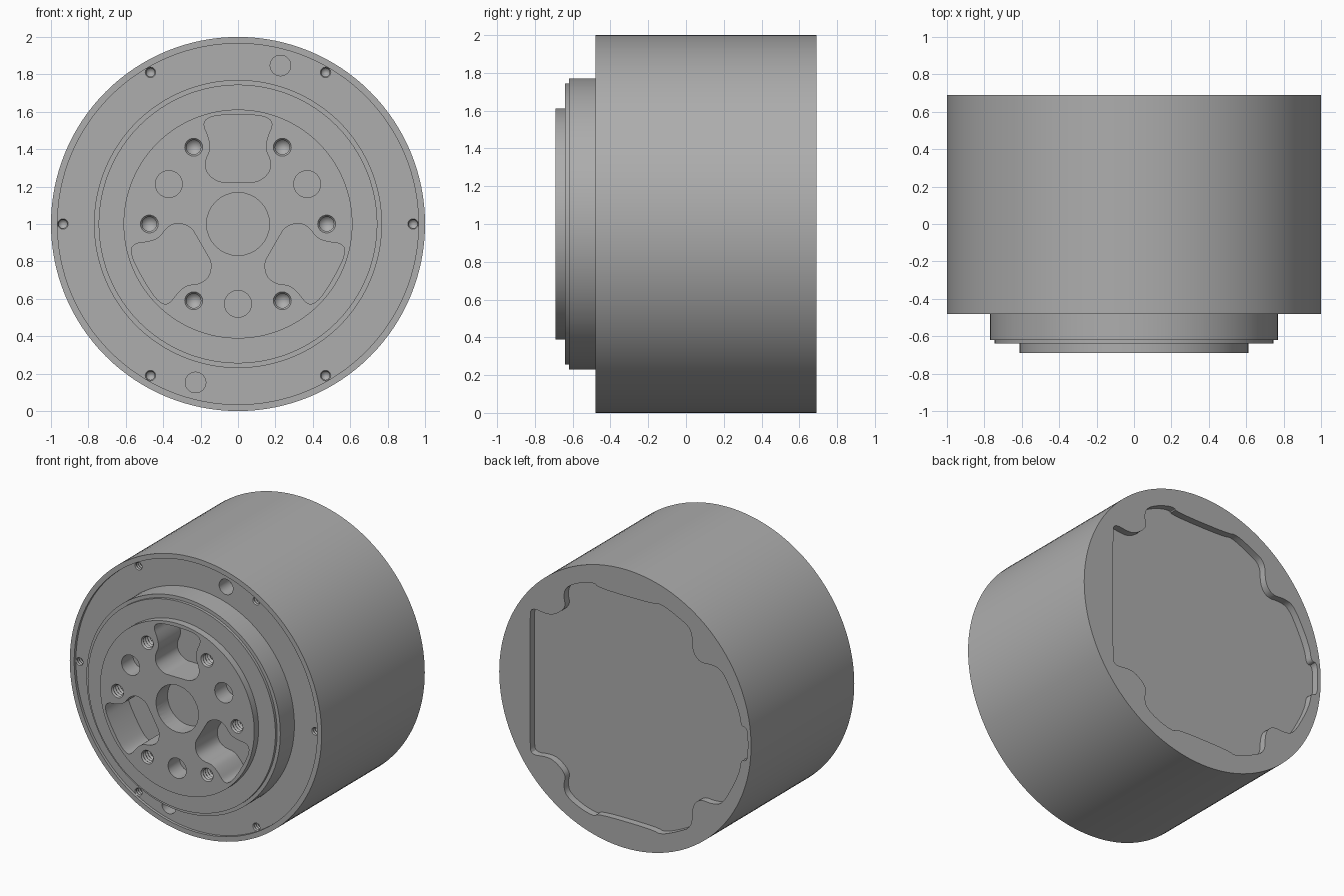
import bpy, bmesh, math
from mathutils import Vector

cube = bpy.data.objects.get("Cube")
if cube:
    bpy.data.objects.remove(cube, do_unlink=True)

metal = bpy.data.materials.new("grey_metal")
metal.use_nodes = True
GREY = (0.42, 0.42, 0.42, 1)
metal.diffuse_color = GREY
metal.node_tree.nodes["Principled BSDF"].inputs["Base Color"].default_value = GREY


def lathe(bm, profile, x=0, z=1, steps=128):
    """Revolve (radius, y) points about an axis along y; end points lie on the axis."""
    rings = []
    for r, y in profile:
        if r == 0:
            rings.append([bm.verts.new((x, y, z))] * steps)
        else:
            rings.append([bm.verts.new((x + r * math.cos(i * math.tau / steps), y,
                                        z + r * math.sin(i * math.tau / steps)))
                          for i in range(steps)])
    for a, b in zip(rings, rings[1:]):
        for i in range(steps):
            j = (i + 1) % steps
            bm.faces.new(list(dict.fromkeys((a[i], a[j], b[j], b[i]))))


def prism(bm, outline, y0, y1):
    """Extrude an (x, z) outline, measured from the axis, between two y values."""
    face = bm.faces.new([bm.verts.new((x, y0, z + 1)) for x, z in outline])
    moved = bmesh.ops.extrude_face_region(bm, geom=[face])["geom"]
    verts = [v for v in moved if isinstance(v, bmesh.types.BMVert)]
    bmesh.ops.translate(bm, verts=verts, vec=(0, y1 - y0, 0))


def rounded(points, rounds=3):
    """Round the corners of a closed outline."""
    pts = [Vector(p) for p in points]
    for _ in range(rounds):
        pts = [q for a, b in zip(pts, pts[1:] + pts[:1])
               for q in (a.lerp(b, 0.25), a.lerp(b, 0.75))]
    return pts


def polar(radius, degrees):
    a = math.radians(degrees)
    return radius * math.cos(a), radius * math.sin(a)


def plain_hole(bm, radius, place, face_y, depth):
    x, z = place
    lathe(bm, [(0, face_y - 0.03), (radius, face_y - 0.03),
               (radius, face_y + depth), (0, face_y + depth)], x, 1 + z, 32)


def threaded_hole(bm, radius, place, face_y, pitch, turns):
    x, z = place
    profile = [(0, face_y - 0.01), (radius, face_y - 0.01), (radius, face_y)]
    for i in range(turns):
        y = face_y + i * pitch
        profile += [(radius * 0.8, y + pitch / 2), (radius, y + pitch)]
    end = face_y + turns * pitch
    profile += [(radius * 0.8, end + pitch / 2), (0, end + radius)]
    lathe(bm, profile, x, 1 + z, 24)


def make_object(name, bm):
    bmesh.ops.recalc_face_normals(bm, faces=bm.faces[:])
    mesh = bpy.data.meshes.new(name)
    bm.to_mesh(mesh)
    bm.free()
    ob = bpy.data.objects.new(name, mesh)
    bpy.context.collection.objects.link(ob)
    mesh.materials.append(metal)
    return ob


def cut(ob, cutter_bm):
    cutter = make_object("cutter", cutter_bm)
    cutter.hide_render = True
    mod = ob.modifiers.new("cut", "BOOLEAN")
    mod.operation, mod.solver, mod.object = "DIFFERENCE", "EXACT", cutter
    graph = bpy.context.evaluated_depsgraph_get()
    mesh = bpy.data.meshes.new_from_object(ob.evaluated_get(graph))
    ob.modifiers.clear()
    ob.data = mesh
    bpy.data.objects.remove(cutter, do_unlink=True)
    bpy.ops.object.select_all(action="DESELECT")
    ob.select_set(True)
    bpy.context.view_layer.objects.active = ob
    bpy.ops.object.shade_smooth_by_angle(angle=math.radians(30))


# Housing: drum with a thin front lip and a bore that holds the hub
bm = bmesh.new()
lathe(bm, [(0, 0.69), (1, 0.69), (1, -0.48), (0.965, -0.48), (0.965, -0.46),
           (0.77, -0.46), (0.77, -0.2), (0, -0.2)])
housing = make_object("housing", bm)

# Housing cuts: rim screw holes, two locating holes, back cover recess
bm = bmesh.new()
for k in range(6):
    threaded_hole(bm, 0.028, polar(0.936, 60 * k), -0.46, 0.02, 4)
for angle in (75, 255):
    plain_hole(bm, 0.055, polar(0.877, angle), -0.46, 0.12)
upper = [(0.755, 0), (0.755, 0.44), (0.75, 0.53), (0.62, 0.51), (0.55, 0.53),
         (0.47, 0.6), (0.49, 0.68), (0.47, 0.75), (0.36, 0.81), (0.24, 0.84),
         (0.22, 0.81), (-0.22, 0.81), (-0.28, 0.83), (-0.42, 0.77), (-0.53, 0.71),
         (-0.53, 0.56), (-0.59, 0.49), (-0.69, 0.5), (-0.77, 0.48), (-0.86, 0.32),
         (-0.91, 0.2), (-0.92, 0.12), (-0.97, 0.12), (-0.975, 0)]
lower = [(x, -z) for x, z in reversed(upper[1:-1])]
prism(bm, rounded(upper + lower, 2), 0.64, 0.75)
cut(housing, bm)

# Output hub: stepped boss ending in the raised front disc
bm = bmesh.new()
lathe(bm, [(0, -0.2), (0.77, -0.2), (0.77, -0.62), (0.745, -0.62), (0.745, -0.64),
           (0.612, -0.64), (0.612, -0.69), (0, -0.69)])
hub = make_object("output_hub", bm)

# Hub cuts: centre bore, screw holes, dowel holes and three lobed pockets
bm = bmesh.new()
plain_hole(bm, 0.168, (0, 0), -0.69, 0.13)
for k in range(6):
    threaded_hole(bm, 0.048, polar(0.474, 60 * k), -0.69, 0.025, 6)
side = [(0.06, 0.585), (0.15, 0.575), (0.19, 0.54), (0.155, 0.46), (0.145, 0.4),
        (0.175, 0.34), (0.17, 0.275), (0.11, 0.225), (0.05, 0.225)]
pocket = rounded(side + [(-x, z) for x, z in reversed(side)])
for turn in (0, 120, 240):
    plain_hole(bm, 0.072, polar(0.427, 30 + turn), -0.69, 0.13)
    c, s = polar(1, turn)
    prism(bm, [(x * c - z * s, x * s + z * c) for x, z in pocket], -0.72, -0.44)
cut(hub, bm)
